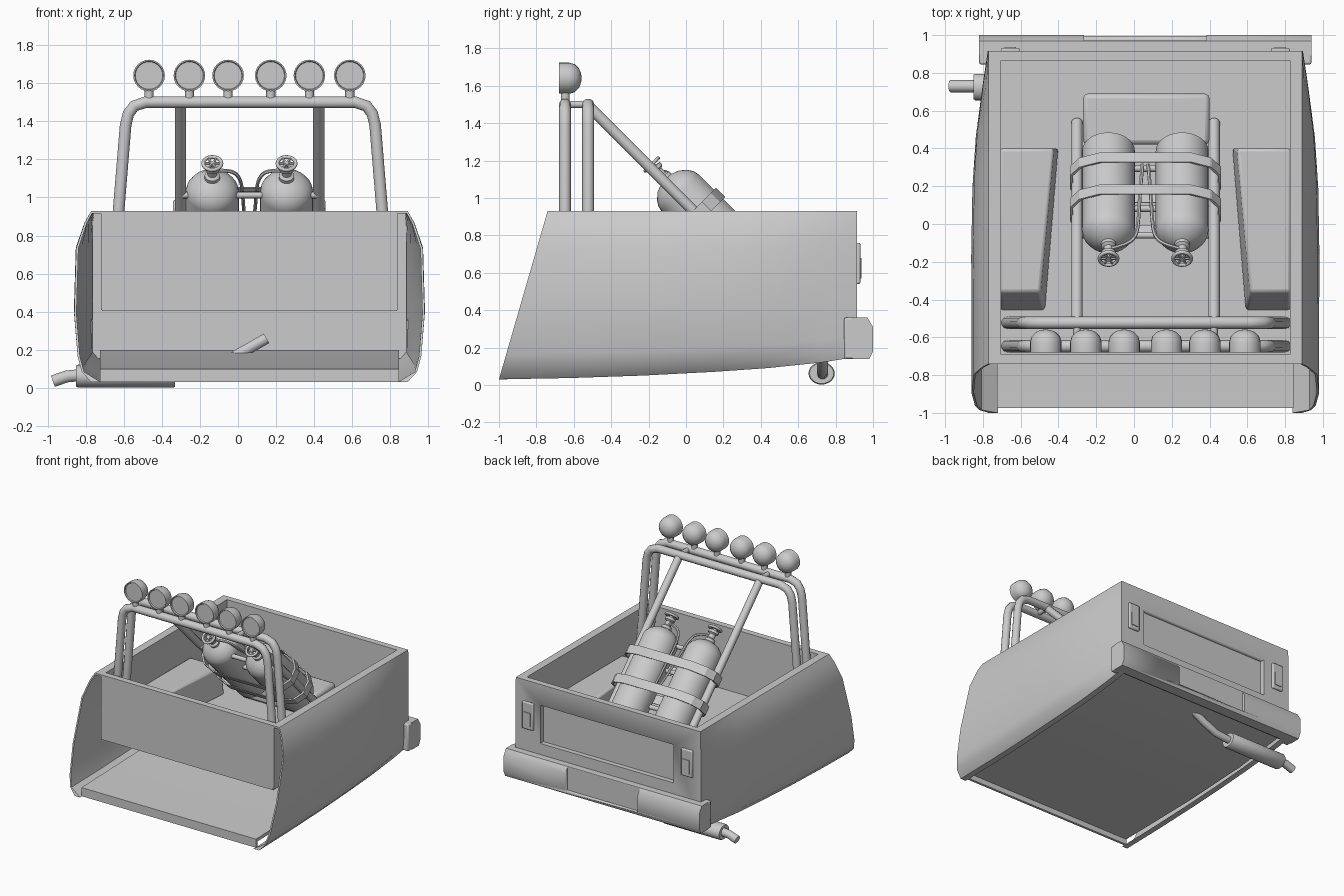
import bpy, bmesh, math
from mathutils import Matrix

if "Cube" in bpy.data.objects:
    bpy.data.objects.remove(bpy.data.objects["Cube"])

CX = 0.06  # centre line of the truck body


def finish(ob, angle=35, bevel=0):
    if bevel:
        m = ob.modifiers.new("bevel", 'BEVEL')
        m.width, m.segments, m.limit_method = bevel, 2, 'ANGLE'
    bpy.ops.object.select_all(action='DESELECT')
    ob.select_set(True)
    bpy.context.view_layer.objects.active = ob
    bpy.ops.object.shade_smooth_by_angle(angle=math.radians(angle))
    return ob


def make(name, verts, faces, matrix=None, **kw):
    bm = bmesh.new()
    vs = [bm.verts.new(v) for v in verts]
    for f in faces:
        bm.faces.new([vs[i] for i in f])
    bmesh.ops.remove_doubles(bm, verts=bm.verts, dist=1e-5)
    bmesh.ops.recalc_face_normals(bm, faces=bm.faces)
    me = bpy.data.meshes.new(name)
    bm.to_mesh(me)
    bm.free()
    ob = bpy.data.objects.new(name, me)
    bpy.context.collection.objects.link(ob)
    if matrix:
        ob.matrix_world = matrix
    return finish(ob, **kw)


def prism(name, yz, x0, x1, **kw):
    n = len(yz)
    verts = [(x, y, z) for x in (x0, x1) for y, z in yz]
    faces = [(i, (i + 1) % n, n + (i + 1) % n, n + i) for i in range(n)]
    return make(name, verts, faces + [tuple(range(n)), tuple(range(n, 2 * n))], **kw)


def box(name, x0, x1, y0, y1, z0, z1, **kw):
    return prism(name, [(y0, z0), (y1, z0), (y1, z1), (y0, z1)], x0, x1, **kw)


def lathe(name, prof, matrix, n=24):
    verts = [(max(r, 1e-4) * math.cos(2 * math.pi * k / n), max(r, 1e-4) * math.sin(2 * math.pi * k / n), h)
             for r, h in prof for k in range(n)]
    faces = [(i * n + k, i * n + (k + 1) % n, (i + 1) * n + (k + 1) % n, (i + 1) * n + k)
             for i in range(len(prof) - 1) for k in range(n)]
    last = (len(prof) - 1) * n
    return make(name, verts, faces + [tuple(range(n)), tuple(range(last, last + n))], matrix)


def tube(name, pts, r, matrix=None, cyclic=False, kind='POLY', res=3):
    cu = bpy.data.curves.new(name, 'CURVE')
    cu.dimensions, cu.bevel_depth, cu.bevel_resolution, cu.use_fill_caps = '3D', r, res, True
    sp = cu.splines.new(kind)
    sp.points.add(len(pts) - 1)
    for p, co in zip(sp.points, pts):
        p.co = (*co, 1)
    sp.use_cyclic_u = cyclic
    if kind == 'NURBS':
        sp.order_u, sp.use_endpoint_u = 3, True
    ob = bpy.data.objects.new(name, cu)
    bpy.context.collection.objects.link(ob)
    if matrix:
        ob.matrix_world = matrix
    bpy.ops.object.select_all(action='DESELECT')
    ob.select_set(True)
    bpy.context.view_layer.objects.active = ob
    bpy.ops.object.convert(target='MESH')
    return finish(bpy.context.object, 50)


def cut(ob, cutter):
    m = ob.modifiers.new("cut", 'BOOLEAN')
    m.object, m.operation, m.solver = cutter, 'DIFFERENCE', 'EXACT'
    cutter.hide_render = True
    cutter.hide_set(True)


# thin bulging side panels with a raked front edge: (level, bulge, thickness)
levels = [(0, 0, .05), (.06, .05, .012), (.15, .072, .012), (.4, .09, .012), (.78, .08, .012),
          (.93, .035, .012), (1, 0, .012)]
stations = [(0, .03, 1), (.2, .037, 1), (.4, .05, 1.02), (.6, .07, .95), (.75, .09, .75),
            (.9, .12, .35), (1, .15, .05)]
for side, label in ((-1, "left"), (1, "right")):
    verts, faces, L, S = [], [], len(levels), len(stations)
    n = 2 * L
    for u, zb, b in stations:
        outer, inner = [], []
        for w, s, t in levels:
            yf = -1 + .26 * w
            h, y, z = .83 + b * s, yf + u * (.915 - yf), zb + w * (.93 - zb)
            outer.append((CX + side * h, y, z))
            inner.append((CX + side * (h - t), y, z))
        verts += outer + inner[::-1]
    for i in range(S - 1):
        faces += [(i * n + k, i * n + (k + 1) % n, (i + 1) * n + (k + 1) % n, (i + 1) * n + k) for k in range(n)]
    for o in (0, (S - 1) * n):
        faces += [(o + k, o + k + 1, o + n - 2 - k, o + n - 1 - k) for k in range(L - 1)]
    make(label + "_side_panel", verts, faces)
    # bed wall, top rail and wheel arch
    xs = sorted((CX + side * .765, CX + side * .778))
    box(label + "_bed_wall", *xs, -.735, .9, .41, .925)
    xs = sorted((CX + side * .765, CX + side * .828))
    box(label + "_top_rail", *xs, -.74, .912, .915, .93)
    a, b, c = (CX + side * .77, CX + side * .485, CX + side * .46)
    make(label + "_wheel_arch",
         [(a, -.46, .42), (c + side * .07, -.46, .42), (c, .40, .42), (a, .40, .42),
          (a, -.36, .64), (b + side * .07, -.36, .64), (b, .40, .64), (a, .40, .64)],
         [(0, 1, 2, 3), (4, 5, 6, 7), (0, 1, 5, 4), (1, 2, 6, 5), (2, 3, 7, 6), (3, 0, 4, 7)], bevel=.015)
    # tail lamp
    lx = CX + side * .715
    box(label + "_tail_lamp", lx - .05, lx + .05, .90, .932, .54, .76, bevel=.008)
    box(label + "_tail_lamp_lens", lx - .03, lx + .03, .92, .938, .57, .68)

# floors, front bed wall, rear wall with tailgate recess
prism("underfloor", [(-.975, .03), (-.955, .03), (-.955, .075), (-.2, .085), (.4, .115), (.9, .18),
                     (.9, .2), (.4, .16), (-.2, .12), (-.975, .10)], CX - .785, CX + .785)
box("bed_floor", CX - .775, CX + .775, -.74, .9, .405, .42)
box("front_bed_wall", CX - .767, CX + .767, -.74, -.69, .41, .93)
rear = box("rear_wall", CX - .825, CX + .825, .865, .915, .155, .93)
cut(rear, box("tailgate_cutter", -.53, .67, .875, 1, .45, .76))

# rear bumper with plate recess and wrapped ends
bumper = prism("rear_bumper", [(.89, .14), (.98, .14), (1, .18), (1, .31), (.97, .36), (.89, .36)],
               CX - .88, CX + .88)
cut(bumper, prism("plate_cutter", [(.972, .17), (1.1, .17), (1.1, .4), (.972, .4)], -.265, .385))
for side, label in ((-1, "left"), (1, "right")):
    xs = sorted((CX + side * .825, CX + side * .88))
    box(label + "_bumper_end", *xs, .845, .93, .14, .36, bevel=.01)

# exhaust
lathe("muffler", [(0, 0), (.055, 0), (.06, .01), (.06, .51), (.055, .52), (0, .52)],
      Matrix.Translation((-.85, .725, .062)) @ Matrix.Diagonal((1, 1.17, 1, 1)) @ Matrix.Rotation(math.pi / 2, 4, 'Y'))
tube("tail_pipe", [(-.84, .73, .066), (-.9, .73, .06), (-.972, .73, .035)], .033)
tube("exhaust_pipe", [(-.34, .73, .06), (-.2, .73, .075), (-.08, .73, .13), (.15, .73, .26)], .03)

# roll bars
hoop = [(.735, .42), (.692, .93), (.655, 1.38), (.64, 1.44), (.61, 1.48), (.55, 1.50)]
path = [(-h, z) for h, z in hoop] + [(h, z) for h, z in reversed(hoop)]
for y, label in ((-.647, "front"), (-.523, "rear")):
    tube(label + "_roll_bar", [(.065 + h, y, z) for h, z in path], .032)
for x, label in ((-.302, "left"), (.424, "right")):
    tube(label + "_roll_bar_tie", [(x, -.65, 1.5), (x, -.52, 1.5)], .02)
    tube(label + "_roll_bar_strut", [(x, -.52, 1.49), (x, .54, .43)], .03)

# lamps on the roll bar
lamp = [(0, .008), (.072, .008), (.076, 0), (.083, 0), (.083, .055), (.075, .085), (.052, .108), (.025, .119), (0, .122)]
for i, x in enumerate((-.467, -.255, -.052, .172, .375, .587)):
    lathe(f"roof_lamp_{i}", lamp, Matrix.Translation((x, -.68, 1.64)) @ Matrix.Rotation(-math.pi / 2, 4, 'X'))
    tube(f"lamp_post_{i}", [(x, -.645, 1.51), (x, -.645, 1.58)], .024)

# gas bottles, leaning back at 45 degrees: local z runs along the bottle
lean = Matrix.Translation((0, .40, .595)) @ Matrix.Rotation(math.pi / 4, 4, 'X')
bottle = [(0, 0), (.12, 0), (.14, .02), (.14, .61), (.134, .64), (.115, .67), (.08, .70), (.04, .715),
          (.04, .735), (.025, .745), (.025, .775), (.04, .785), (.04, .805), (.015, .81), (.015, .83), (0, .83)]
mid = .06
for side, label in ((-1, "left"), (1, "right")):
    M = lean @ Matrix.Translation((mid + side * .195, 0, 0))
    lathe(label + "_gas_bottle", bottle, M, 28)
    wheel = [(.048 * math.cos(k * math.pi / 10), .048 * math.sin(k * math.pi / 10), .825) for k in range(20)]
    tube(label + "_valve_wheel", wheel, .01, M, cyclic=True)
    for k in range(3):
        c, s = .046 * math.cos(k * math.pi / 3), .046 * math.sin(k * math.pi / 3)
        tube(f"{label}_valve_spoke_{k}", [(-c, -s, .825), (c, s, .825)], .007, M, res=1)
    # hose running down between the bottles
    tube(label + "_hose", [(-side * h, n, t) for h, n, t in
         ((.01, .01, .76), (.10, .03, .75), (.15, .03, .68), (.16, .04, .55), (.165, .06, .42), (.18, .10, .22))],
         .01, M, kind='NURBS', res=1)

# straps around bottles and struts, plus rack cross bars
quarter = [(.40, .05), (.35, .115), (.24, .155)]
half = quarter + [(-a, b) for a, b in reversed(quarter)]
loop = half + [(-a, -b) for a, b in half]
for t, label in ((.22, "lower"), (.46, "upper")):
    n = len(loop)
    rings = [(1, t - .035), (1, t + .035), (.96, t + .035), (.96, t - .035)]
    verts = [(mid + a * k, b * k, z) for k, z in rings for a, b in loop]
    faces = [(i * n + j, i * n + (j + 1) % n, ((i + 1) % 4) * n + (j + 1) % n, ((i + 1) % 4) * n + j)
             for i in range(4) for j in range(n)]
    make(label + "_strap", verts, faces, lean, angle=20)
for t in (.12, .42, .62):
    tube("rack_cross_bar", [(-.30, -.03, t), (.424, -.03, t)], .018, lean)

# foot block behind the bottles
box("bottle_foot_block", -.27, .40, .42, .69, .42, .62, bevel=.025)
